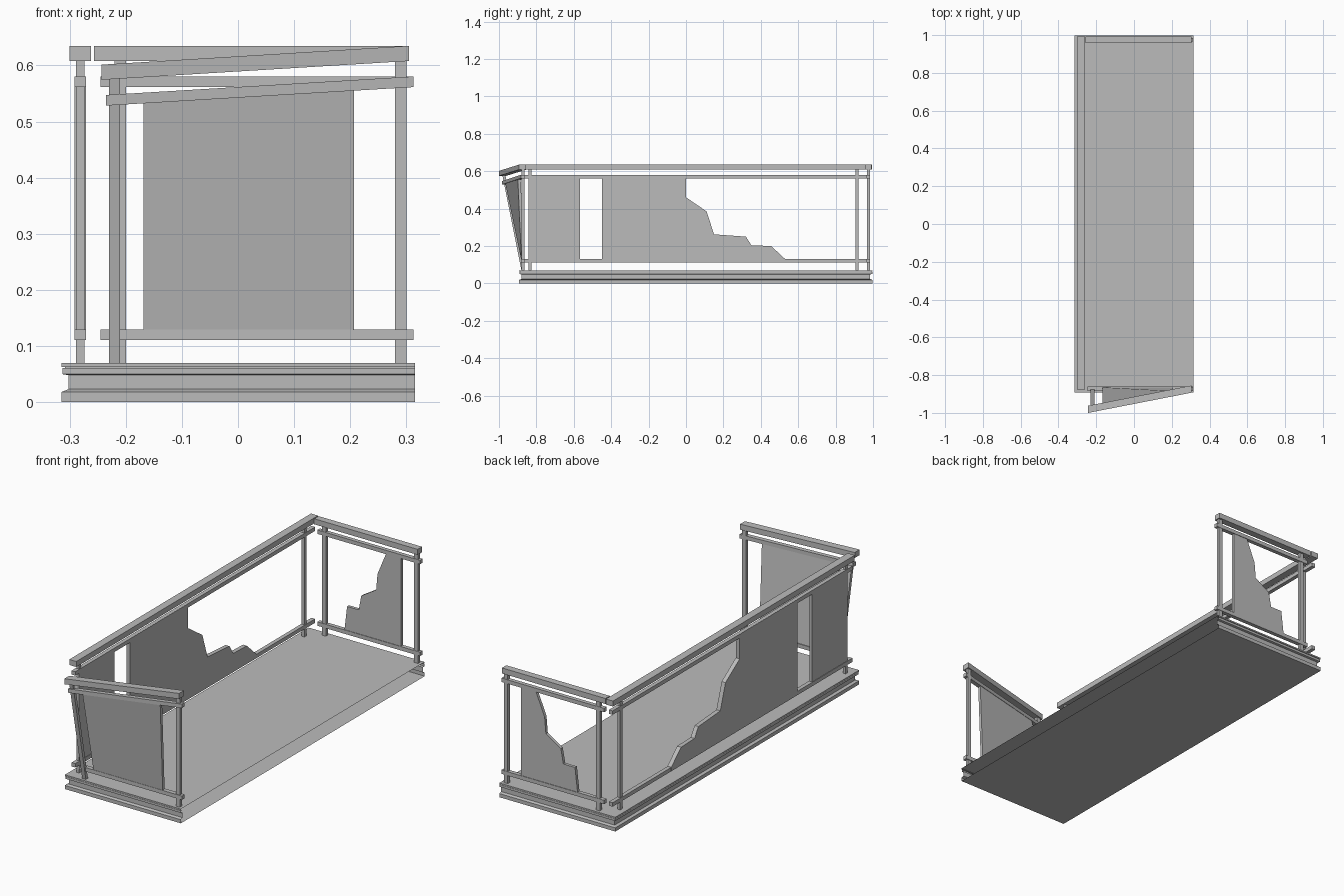
import bpy, bmesh
from mathutils import Vector

cube = bpy.data.objects.get("Cube")
if cube:
    bpy.data.objects.remove(cube, do_unlink=True)

grey = bpy.data.materials.new("plain_grey")
grey.use_nodes = True
colour = (0.5, 0.5, 0.5, 1)
grey.diffuse_color = colour
grey.node_tree.nodes["Principled BSDF"].inputs["Base Color"].default_value = colour


def loft(name, rings, open_side=None):
    """Skin matching rings and cap both ends; open_side leaves one strip out."""
    bm = bmesh.new()
    loops = [[bm.verts.new(p) for p in ring] for ring in rings]
    n = len(loops[0])
    for a, b in zip(loops, loops[1:]):
        for i in range(n):
            if i != open_side:
                j = (i + 1) % n
                bm.faces.new((a[i], a[j], b[j], b[i]))
    bm.faces.new(loops[0][::-1])
    bm.faces.new(loops[-1])
    bmesh.ops.recalc_face_normals(bm, faces=bm.faces)
    mesh = bpy.data.meshes.new(name)
    bm.to_mesh(mesh)
    bm.free()
    mesh.materials.append(grey)
    obj = bpy.data.objects.new(name, mesh)
    bpy.context.collection.objects.link(obj)
    return obj


def beam(name, start, end, axis, w, h):
    """Bar whose cut ends stay square to the given axis, even when it slants."""
    u, v = [k for k in range(3) if k != axis]
    rings = []
    for p in (start, end):
        ring = []
        for su, sv in ((-1, -1), (1, -1), (1, 1), (-1, 1)):
            q = Vector(p)
            q[u] += su * w / 2
            q[v] += sv * h / 2
            ring.append(q)
        rings.append(ring)
    return loft(name, rings)


def slab(name, axis, pos, thick, outline):
    """Flat upright panel from an outline of (along, height) points."""
    def ring(d):
        return [(d, a, z) if axis == 0 else (a, d, z) for a, z in outline]
    return loft(name, [ring(pos - thick / 2), ring(pos + thick / 2)])


X, Y, Z = range(3)
FLOOR, LOW, MID, TOP = 0.07, 0.12, 0.571, 0.6215
SIDE, FRONT, BACK = -0.281, -0.872, 0.975

# Floor slab with moulding on three sides, open toward the wall
moulding = [(0, 0), (0, 0.018), (0.013, 0.023), (0.013, 0.048), (0.002, 0.05),
            (0.002, 0.061), (0.007, 0.061), (0.007, 0.063), (0, 0.063), (0, FLOOR)]
loft("floor_slab", [[(0.315, -0.893 + d, z), (0.315, 0.998 - d, z),
                     (-0.315 + d, 0.998 - d, z), (-0.315 + d, -0.893 + d, z)]
                    for d, z in moulding], open_side=0)

# Long side railing
beam("side_top_rail", (SIDE, -0.88, TOP), (SIDE, 0.995, TOP), Y, 0.038, 0.027)
for label, z in (("middle", MID), ("bottom", LOW)):
    beam(f"side_{label}_rail", (SIDE, -0.875, z), (SIDE, 0.985, z), Y, 0.02, 0.019)
for label, y in (("front", -0.834), ("back", 0.914)):
    beam(f"side_{label}_post", (SIDE, y, FLOOR), (SIDE, y, TOP), Z, 0.015, 0.016)

# Long side panels, one whole and one broken
slab("side_whole_panel", X, SIDE, 0.015,
     [(-0.834, LOW), (-0.567, LOW), (-0.567, MID), (-0.834, MID)])
slab("side_broken_panel", X, SIDE, 0.021,
     [(-0.45, 0.112), (0.53, 0.112), (0.53, 0.13), (0.455, 0.2), (0.35, 0.203),
      (0.32, 0.25), (0.15, 0.262), (0.11, 0.385), (0, 0.46), (0, 0.58), (-0.45, 0.58)])

# Back railing
beam("back_top_rail", (-0.257, BACK, TOP), (0.305, BACK, TOP), X, 0.034, 0.027)
for label, z in (("middle", MID), ("bottom", LOW)):
    beam(f"back_{label}_rail", (-0.245, BACK, z), (0.313, BACK, z), X, 0.02, 0.019)
for label, x in (("inner", 0.29), ("outer", -0.21)):
    beam(f"back_{label}_post", (x, BACK, FLOOR), (x, BACK, TOP), Z, 0.02, 0.016)
slab("back_broken_panel", Y, BACK, 0.015,
     [(0.207, LOW), (-0.1, LOW), (-0.085, 0.247), (-0.022, 0.247), (-0.008, 0.32),
      (0.073, 0.37), (0.08, 0.45), (0.13, MID), (0.207, MID)])

# Front railing, bent outward and down at its outer end
beam("front_top_rail", (-0.243, -0.981, 0.588), (0.305, -0.874, TOP), X, 0.038, 0.027)
beam("front_middle_rail", (-0.235, -0.972, 0.538), (0.313, FRONT, MID), X, 0.022, 0.019)
beam("front_bottom_rail", (-0.245, FRONT, LOW), (0.313, FRONT, LOW), X, 0.022, 0.019)
beam("front_inner_post", (0.29, FRONT, FLOOR), (0.29, FRONT, TOP), Z, 0.02, 0.016)
beam("front_outer_post", (-0.22, FRONT, FLOOR), (-0.22, -0.975, 0.585), Z, 0.02, 0.016)

# Front panel, twisted to follow the bent rail
t = 0.0075
loft("front_panel", [[(x, FRONT - t, LOW), (x, FRONT + t, LOW), (x, y + t, z), (x, y - t, z)]
                     for x, y, z in ((-0.168, -0.96, 0.542), (0.207, -0.892, 0.565))])
